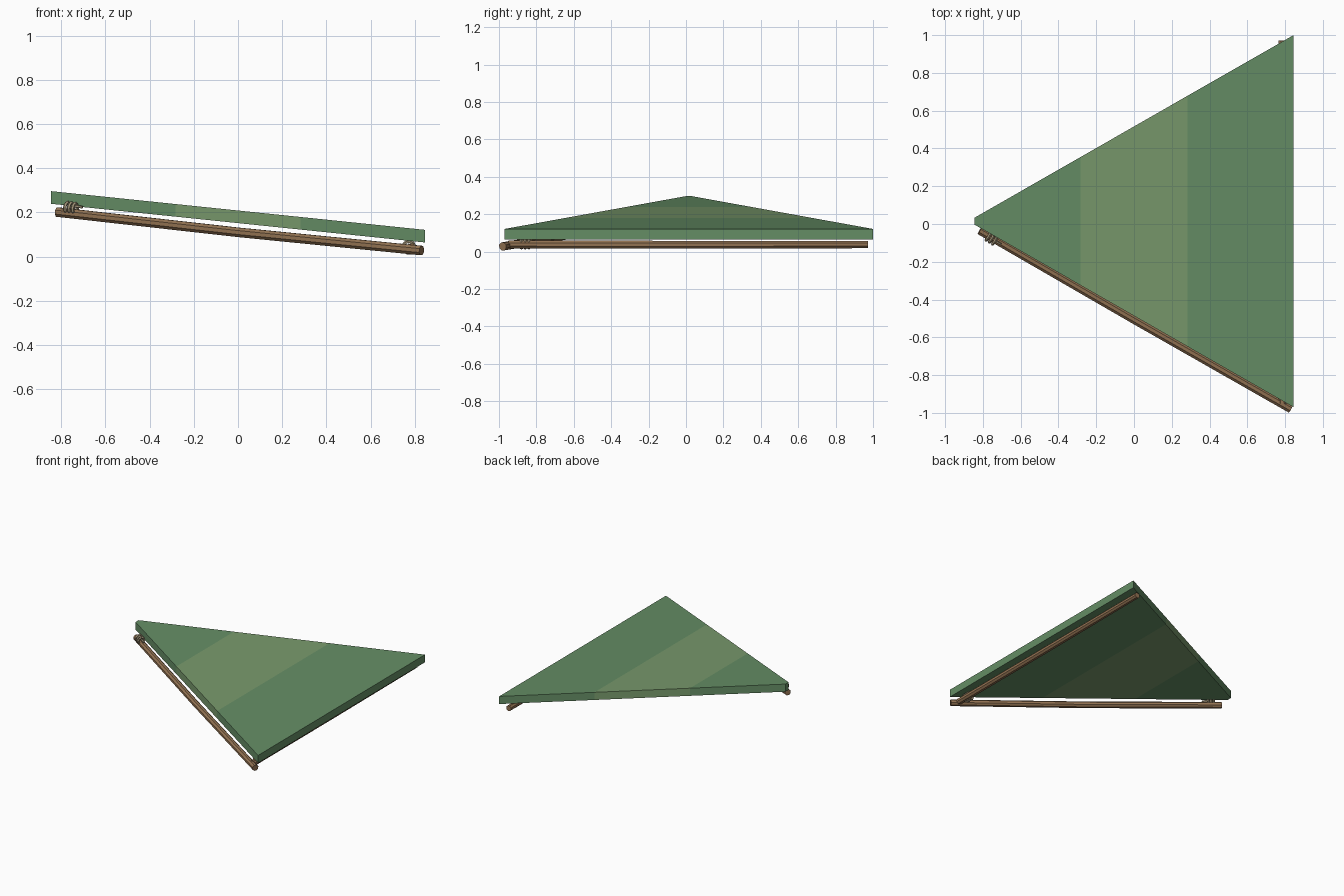
import bpy, bmesh, math
from mathutils import Vector

if "Cube" in bpy.data.objects:
    bpy.data.objects.remove(bpy.data.objects["Cube"])


def material(name, rgb):
    m = bpy.data.materials.new(name)
    m.diffuse_color = (*rgb, 1)
    m.use_nodes = True
    m.node_tree.nodes["Principled BSDF"].inputs["Base Color"].default_value = m.diffuse_color
    return m


GREEN = material("cloth_green", (0.13, 0.27, 0.13))
LIGHT = material("cloth_light_green", (0.19, 0.32, 0.15))
WOOD = material("wood", (0.29, 0.17, 0.085))
ROPE = material("rope", (0.40, 0.33, 0.21))


def finish(name, bm, *mats):
    bmesh.ops.recalc_face_normals(bm, faces=bm.faces)
    me = bpy.data.meshes.new(name)
    bm.to_mesh(me)
    bm.free()
    for m in mats:
        me.materials.append(m)
    ob = bpy.data.objects.new(name, me)
    bpy.context.collection.objects.link(ob)
    return ob


def frame(axis):
    side = axis.cross(Vector((0, 0, 1))).normalized()
    return side, side.cross(axis).normalized()


def tube(name, points, radii, sides, mat):
    """Faceted tube through the points, capped at both ends."""
    bm = bmesh.new()
    pts = [Vector(p) for p in points]
    u, v = frame((pts[-1] - pts[0]).normalized())
    rings = [[bm.verts.new(p + r * (math.cos(a) * u + math.sin(a) * v))
              for a in (2 * math.pi * (i + 0.5) / sides for i in range(sides))]
             for p, r in zip(pts, radii)]
    for a, b in zip(rings, rings[1:]):
        for i in range(sides):
            j = (i + 1) % sides
            bm.faces.new((a[i], a[j], b[j], b[i]))
    bm.faces.new(rings[0])
    bm.faces.new(rings[-1])
    return finish(name, bm, mat)


def lashing(name, centre, axis, radius):
    """Three rope turns side by side, plus a short loose end."""
    c, axis = Vector(centre), Vector(axis).normalized()
    for k in (-1, 0, 1):
        bpy.ops.mesh.primitive_torus_add(
            major_segments=10, minor_segments=5, major_radius=radius,
            minor_radius=0.008, location=c + axis * k * 0.02,
            rotation=axis.to_track_quat('Z', 'Y').to_euler())
        ob = bpy.context.object
        ob.name = f"{name}_turn_{k + 2}"
        ob.data.materials.append(ROPE)
    up = frame(axis)[1]
    tube(name + "_loose_end", (c + axis * 0.02 + up * 0.01, c + axis * 0.06 + up * 0.008),
         (0.007, 0.006), 5, ROPE)


# sloping triangular canopy in three cloth panels
bm = bmesh.new()
sections = []
for x, half in ((-0.845, 0.018), (-0.282, 0.34), (0.282, 0.663), (0.845, 0.985)):
    z = 0.209 - 0.1035 * x
    sections.append([bm.verts.new((x, 0.015 + s * half, z - d))
                     for s, d in ((-1, 0), (1, 0), (1, 0.057), (-1, 0.057))])
for n, (a, b) in enumerate(zip(sections, sections[1:])):
    for i in range(4):
        j = (i + 1) % 4
        bm.faces.new((a[i], a[j], b[j], b[i])).material_index = n % 2
bm.faces.new(sections[0])
bm.faces.new(sections[-1])
finish("canopy", bm, GREEN, LIGHT)

# poles along the front and right edges
tube("front_pole", ((-0.817, -0.035, 0.202), (0.005, -0.51, 0.110), (0.83, -0.98, 0.028)),
     (0.023, 0.023, 0.023), 8, WOOD)
tube("right_pole", ((0.785, -0.95, 0.038), (0.785, 0.01, 0.037), (0.785, 0.972, 0.038)),
     (0.023, 0.023, 0.021), 8, WOOD)

# rope lashings at the pole ends
lashing("tip_lashing", (-0.755, -0.078, 0.221), (0.86, -0.5, -0.09), 0.022)
lashing("corner_lashing", (0.772, -0.86, 0.043), (0, 1, 0), 0.026)
